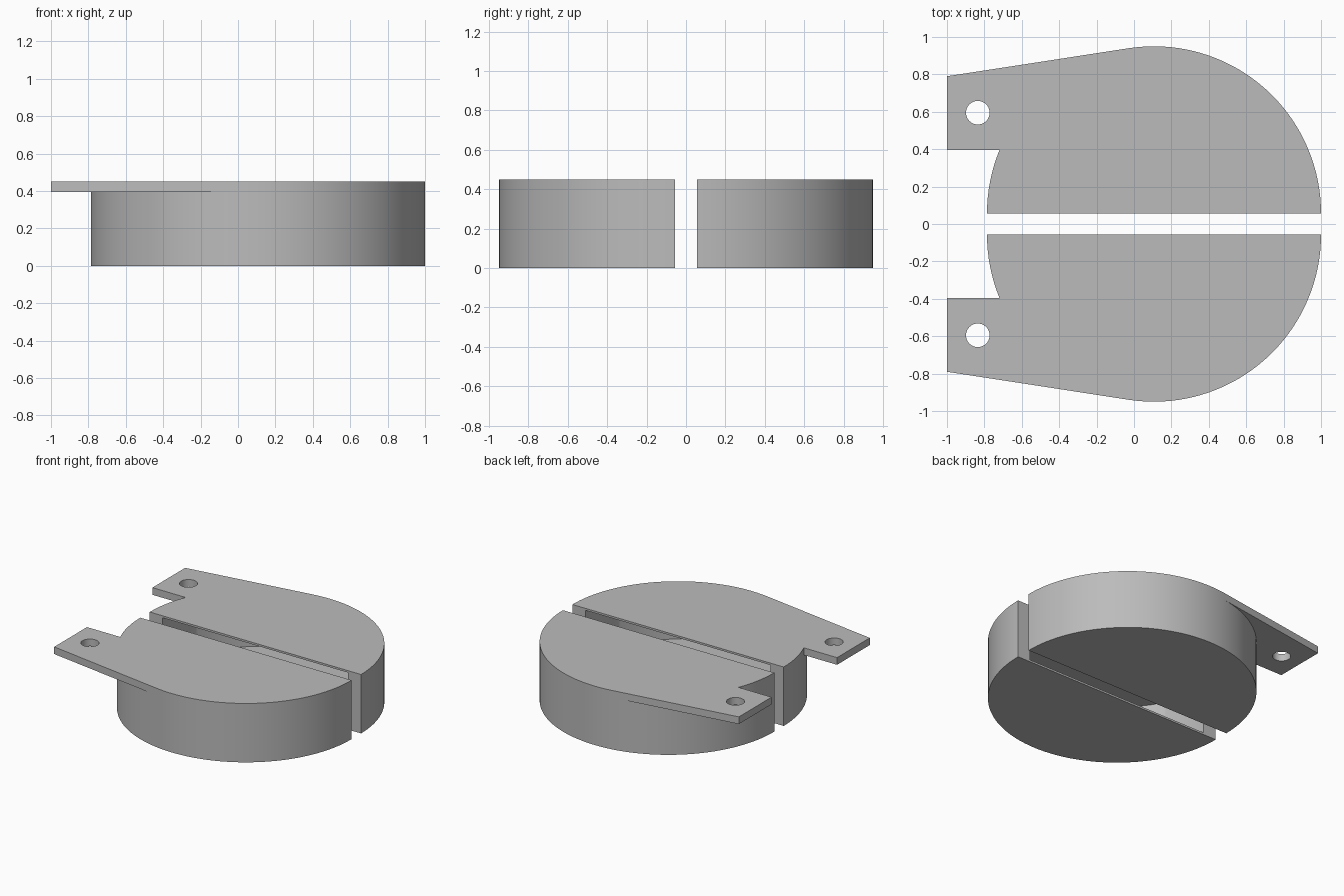
import bpy, bmesh
from math import cos, sin, pi, radians

cube = bpy.data.objects.get("Cube")
if cube:
    bpy.data.objects.remove(cube, do_unlink=True)

# Main dimensions
CX, CY, R = 0.107, 0.057, 0.893      # centre and radius of each half disc
HEIGHT, PLATE = 0.45, 0.055          # body height, tab thickness
LID = 0.015                          # thickness above and below the hollow
SEGS = 64

grey = bpy.data.materials.new("plain_grey")
grey.use_nodes = True
colour = (0.5, 0.5, 0.5, 1)
grey.diffuse_color = colour
grey.node_tree.nodes["Principled BSDF"].inputs["Base Color"].default_value = colour


def arc(radius, first=0, last=SEGS, cx=CX, cy=CY, turn=pi):
    return [(cx + radius * cos(turn * i / SEGS), cy + radius * sin(turn * i / SEGS))
            for i in range(first, last + 1)]


def prism(name, outline, z0, z1, side):
    """Extrude a plan outline; side is +1 for the back half, -1 for the front."""
    bm = bmesh.new()
    face = bm.faces.new([bm.verts.new((x, y * side, z0)) for x, y in outline])
    moved = bmesh.ops.extrude_face_region(bm, geom=[face])["geom"]
    bmesh.ops.translate(bm, vec=(0, 0, z1 - z0),
                        verts=[v for v in moved if isinstance(v, bmesh.types.BMVert)])
    bmesh.ops.recalc_face_normals(bm, faces=bm.faces)
    mesh = bpy.data.meshes.new(name)
    bm.to_mesh(mesh)
    bm.free()
    mesh.materials.append(grey)
    obj = bpy.data.objects.new(name, mesh)
    bpy.context.collection.objects.link(obj)
    return obj


def combine(target, tool, operation):
    """Apply a boolean and remove the tool object."""
    mod = target.modifiers.new(operation.lower(), 'BOOLEAN')
    mod.operation, mod.object, mod.solver = operation, tool, 'EXACT'
    graph = bpy.context.evaluated_depsgraph_get()
    mesh = bpy.data.meshes.new_from_object(target.evaluated_get(graph))
    target.modifiers.clear()
    target.data = mesh
    bpy.data.objects.remove(tool, do_unlink=True)


def build_half(name, side):
    # Half disc body
    body = prism(name, arc(R), 0, HEIGHT, side)

    # Mounting tab, its outer edge tangent to the disc
    tangent = arc(R)[35]
    tab = [(-1, 0.79), (-1, 0.395), (-0.4, 0.395), (tangent[0], 0.5), tangent]
    combine(body, prism("tab", tab, HEIGHT - PLATE, HEIGHT, side), 'UNION')

    # Hollow opening onto the slot, with solid ends
    reach = 0.783
    hollow = [(min(max(x, CX - reach), CX + reach), y)
              for x, y in arc(R - LID) if abs(x - CX) <= reach]
    rise = ((R - LID) ** 2 - reach ** 2) ** 0.5
    hollow = ([(CX + reach, 0), (CX + reach, CY + rise)] + hollow
              + [(CX - reach, CY + rise), (CX - reach, 0)])
    combine(body, prism("hollow", hollow, LID, HEIGHT - LID, side), 'DIFFERENCE')

    # Screw hole
    hole = arc(0.063, 0, SEGS - 1, -0.835, 0.595, 2 * pi)
    combine(body, prism("hole", hole, HEIGHT - 2 * PLATE, HEIGHT + PLATE, side), 'DIFFERENCE')

    bpy.ops.object.select_all(action='DESELECT')
    body.select_set(True)
    bpy.context.view_layer.objects.active = body
    bpy.ops.object.shade_smooth_by_angle(angle=radians(30))


build_half("back_half", 1)
build_half("front_half", -1)
